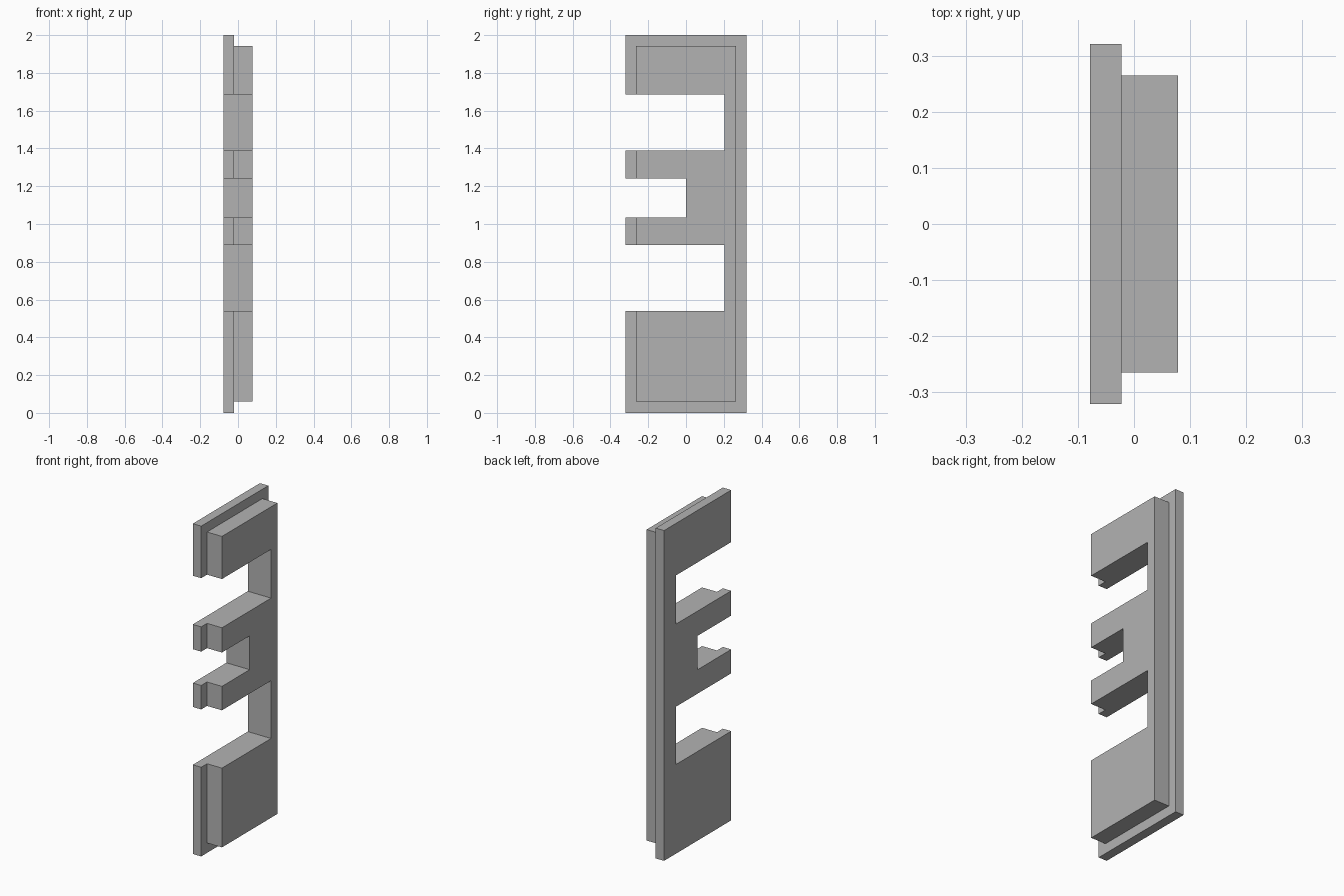
import bpy
import bmesh

cube = bpy.data.objects.get("Cube")
if cube:
    bpy.data.objects.remove(cube, do_unlink=True)

grey = bpy.data.materials.new("plain_grey")
grey.use_nodes = True
colour = (0.45, 0.45, 0.45, 1)
grey.diffuse_color = colour
grey.node_tree.nodes["Principled BSDF"].inputs["Base Color"].default_value = colour

# Slots open towards the front: bottom, top, and depth they reach in y
NOTCHES = [(0.54, 0.89, 0.205), (1.035, 1.24, 0.0), (1.39, 1.685, 0.205)]


def notched_slab(name, x0, x1, half_width, z0, z1):
    """Extrude a comb-shaped side outline from x0 to x1."""
    outline = [(half_width, z1), (half_width, z0), (-half_width, z0)]
    for low, high, depth in NOTCHES:
        outline += [(-half_width, low), (depth, low), (depth, high), (-half_width, high)]
    outline.append((-half_width, z1))

    bm = bmesh.new()
    face = bm.faces.new([bm.verts.new((x0, y, z)) for y, z in outline])
    side = bmesh.ops.extrude_face_region(bm, geom=[face])
    moved = [v for v in side["geom"] if isinstance(v, bmesh.types.BMVert)]
    bmesh.ops.translate(bm, verts=moved, vec=(x1 - x0, 0, 0))
    bmesh.ops.recalc_face_normals(bm, faces=bm.faces)

    mesh = bpy.data.meshes.new(name)
    bm.to_mesh(mesh)
    bm.free()
    mesh.materials.append(grey)
    obj = bpy.data.objects.new(name, mesh)
    bpy.context.collection.objects.link(obj)
    return obj


# Wide thin plate and the thicker, narrower panel standing on it
notched_slab("backing_plate", -0.078, -0.022, 0.321, 0.0, 2.0)
notched_slab("raised_panel", -0.022, 0.078, 0.265, 0.06, 1.943)
